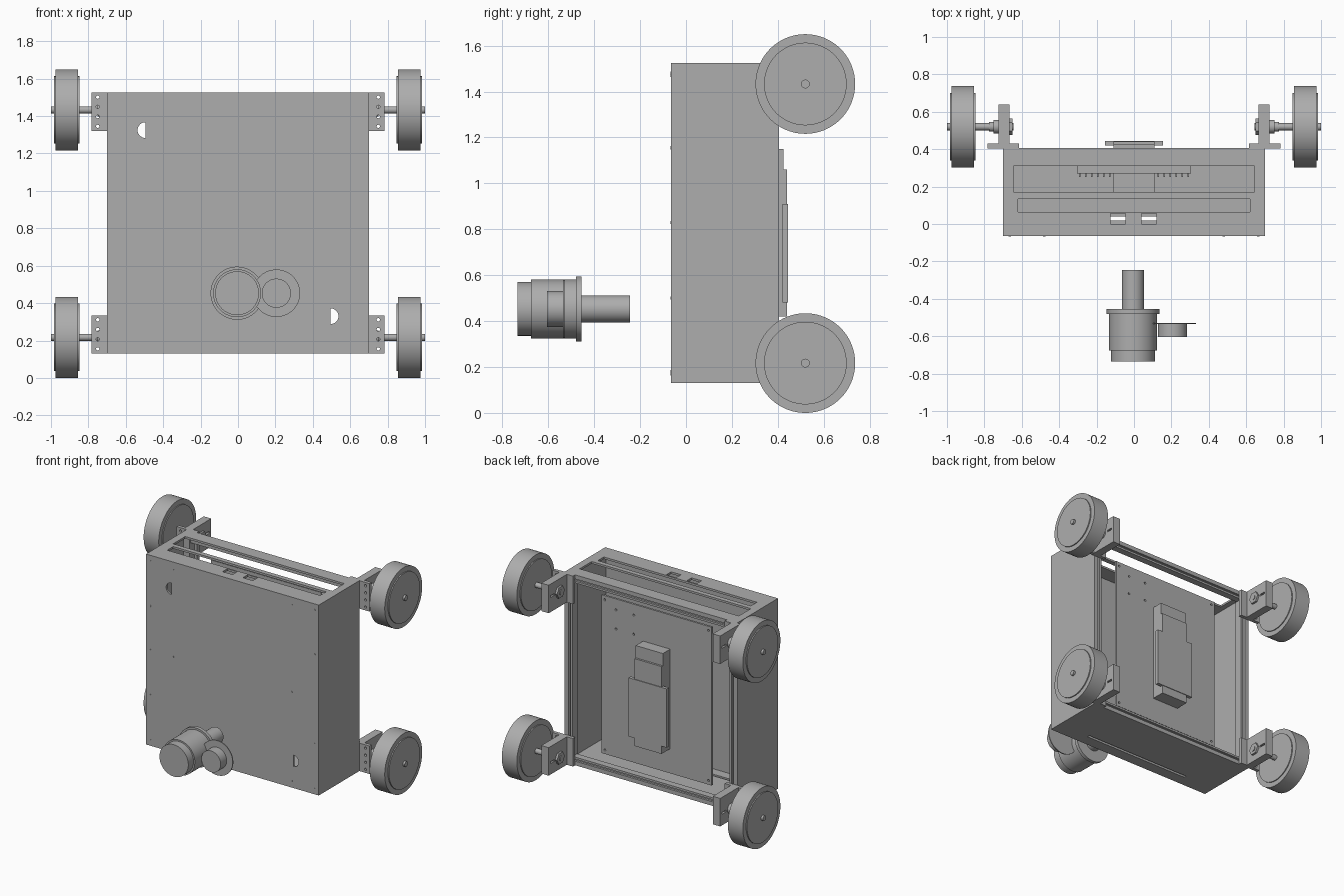
import bpy
import math
from mathutils import Matrix, Vector

if "Cube" in bpy.data.objects:
    bpy.data.objects.remove(bpy.data.objects["Cube"], do_unlink=True)

grey = bpy.data.materials.new("plain_grey")
grey.use_nodes = True
colour = (0.42, 0.42, 0.42, 1)
grey.diffuse_color = colour
grey.node_tree.nodes["Principled BSDF"].inputs["Base Color"].default_value = colour


def finish(name):
    ob = bpy.context.object
    ob.name = name
    ob.data.materials.append(grey)
    return ob


def box(name, x, y, z):
    """Box from three (low, high) ranges."""
    bpy.ops.mesh.primitive_cube_add(size=1)
    ob = finish(name)
    mid = Vector([(a + b) / 2 for a, b in (x, y, z)])
    size = [b - a for a, b in (x, y, z)]
    ob.data.transform(Matrix.Translation(mid) @ Matrix.Diagonal((*size, 1)))
    return ob


def rod(name, axis, span, centre, radius, sides=64):
    """Cylinder along x or y; centre holds the other two coordinates."""
    bpy.ops.mesh.primitive_cylinder_add(
        vertices=sides, radius=radius, depth=span[1] - span[0])
    ob = finish(name)
    mid = (span[0] + span[1]) / 2
    if axis == "x":
        turn, place = Matrix.Rotation(math.pi / 2, 4, "Y"), (mid, *centre)
    else:
        turn = Matrix.Rotation(math.pi / 2, 4, "X")
        place = (centre[0], mid, centre[1])
    ob.data.transform(Matrix.Translation(place) @ turn)
    if sides > 12:
        bpy.ops.object.shade_smooth_by_angle()
    return ob


def cut(target, cutters):
    """Subtract the cutters from the target and discard them."""
    for c in cutters:
        c.hide_render = True
        mod = target.modifiers.new("cut", "BOOLEAN")
        mod.operation, mod.solver, mod.object = "DIFFERENCE", "EXACT", c
        bpy.ops.object.select_all(action="DESELECT")
        target.select_set(True)
        bpy.context.view_layer.objects.active = target
        bpy.ops.object.modifier_apply(modifier=mod.name)
        bpy.data.objects.remove(c, do_unlink=True)


W, FRONT, BACK, LOW, HIGH, T = 0.7, -0.065, 0.405, 0.13, 1.525, 0.015

# Front panel with two half-round openings and small screws
front = box("front_panel", (-W, W), (FRONT, FRONT + T), (LOW, HIGH))
for s, z in ((-1, 1.325), (1, 0.33)):
    half = rod("opening_cutter", "y", (-0.1, 0), (s * 0.495, z), 0.042, 32)
    flat = box("flat_cutter", sorted((s * 0.495, s * 0.4)), (-0.2, 0.1), (z - 0.1, z + 0.1))
    cut(half, [flat])
    cut(front, [half])
for s in (-1, 1):
    for z in (0.17, 0.5, 0.83, 1.155, 1.48):
        rod("front_screw", "y", (FRONT - 0.002, FRONT), (s * 0.665, z), 0.007, 12)
    for z in (0.18, 0.83, 1.47):
        rod("inner_screw", "y", (FRONT - 0.002, FRONT), (s * 0.48, z), 0.006, 12)

# Side, top and bottom panels
inner = FRONT + T
for s, side in ((1, "left"), (-1, "right")):
    box(side + "_panel", sorted((s * W, s * (W - T))), (inner, BACK), (LOW, HIGH))
top = box("top_panel", (T - W, W - T), (inner, BACK), (HIGH - T, HIGH))
slots = [((-0.645, 0.645), (0.17, 0.31)), ((-0.62, 0.62), (0.065, 0.135)),
         ((-0.125, -0.045), (0, 0.055)), ((0.04, 0.12), (0, 0.055))]
cut(top, [box("slot_cutter", x, y, (1.4, 1.6)) for x, y in slots])
bottom = box("bottom_panel", (T - W, W - T), (inner, BACK), (LOW, LOW + T))
cut(bottom, [box("slot_cutter", (-0.44, 0.44), (0.02, 0.04), (0.1, 0.2))])

# Grooved rear frame
for s in (-1, 1):
    post = box("rear_post", sorted((s * 0.635, s * (W - T))), (0.345, BACK), (LOW + T, HIGH - T))
    groove = box("groove_cutter", sorted((s * 0.652, s * 0.668)), (0.385, 0.5), (0, 2))
    cut(post, [groove])
for name, z in (("bottom_rail", LOW + T), ("top_rail", HIGH - T - 0.045)):
    rail = box(name, (-0.635, 0.635), (0.355, BACK), (z, z + 0.045))
    cut(rail, [box("groove_cutter", (-1, 1), (0.39, 0.5), (z + 0.015, z + 0.03))])

# Rear mounting plate with drilled holes
plate = box("mounting_plate", (-0.445, 0.445), (0.325, 0.34), (0.24, 1.4))
holes = [(x, z) for x in (0.33, 0.185) for z in (1.32, 1.18)]
holes += [(x, z) for x in (-0.42, 0.42) for z in (0.27, 1.37)]
cut(plate, [rod("hole_cutter", "y", (0.3, 0.4), h, 0.008, 12) for h in holes])

# Equipment block on the plate, and the board with pins behind it
box("equipment_block", (-0.11, 0.11), (0.34, 0.44), (0.42, 1.06))
box("equipment_upper", (-0.11, 0.11), (0.34, 0.425), (1.06, 1.15))
box("equipment_cover", (-0.155, 0.155), (0.42, 0.445), (0.48, 0.91))
box("circuit_board", (-0.305, 0.305), (0.27, 0.325), (0.4, 1.15))
box("board_module", (-0.11, 0.11), (0.17, 0.255), (0.5, 1.05))
box("module_base", (-0.11, 0.11), (0.255, 0.27), (0.5, 1.05))
for s in (-1, 1):
    for i in range(6):
        x = s * (0.13 + i * 0.032)
        box("board_pin", (x - 0.004, x + 0.004), (0.25, 0.27), (0.6, 1.0))

# Wheels, axles and brackets at the four corners
for s in (-1, 1):
    def xr(a, b):
        return tuple(sorted((s * a, s * b)))

    for axle_z, z0 in ((0.217, 0.13), (1.433, 1.32)):
        c = (0.52, axle_z)
        rod("wheel_tyre", "x", xr(0.855, 0.977), c, 0.217, 96)
        rod("wheel_hub", "x", xr(0.848, 0.985), c, 0.18, 96)
        rod("axle", "x", xr(0.645, 1.0), c, 0.019, 32)
        rod("bearing_nut", "x", xr(0.65, 0.665), c, 0.045, 6)
        rod("bearing_flange", "x", xr(0.725, 0.75), c, 0.036, 32)
        rod("bearing_collar", "x", xr(0.75, 0.775), c, 0.026, 32)
        flange = box("bracket_flange", xr(0.615, 0.782), (BACK, 0.43), (z0, z0 + 0.205))
        cut(flange, [rod("hole_cutter", "y", (0.35, 0.5), (s * 0.75, z0 + 0.025 + i * 0.052),
                         0.009, 12) for i in range(4)])
        arm = box("bracket_arm", xr(0.665, 0.725), (0.43, 0.64), (z0, z0 + 0.205))
        cut(arm, [box("slit_cutter", xr(0.6, 0.8), (0.575, 0.62), (axle_z - 0.007, axle_z + 0.007))])

# Separate motor standing in front of the case
m = (-0.005, 0.453)
rod("motor_cap", "y", (-0.735, -0.675), m, 0.117)
rod("motor_body", "y", (-0.675, -0.48), m, 0.128)
rod("motor_flange", "y", (-0.48, -0.455), m, 0.142)
rod("motor_shaft", "y", (-0.455, -0.245), m, 0.059)
rod("side_drum", "y", (-0.605, -0.53), (0.205, 0.453), 0.078)
rod("side_disc", "y", (-0.535, -0.528), (0.205, 0.453), 0.127)
